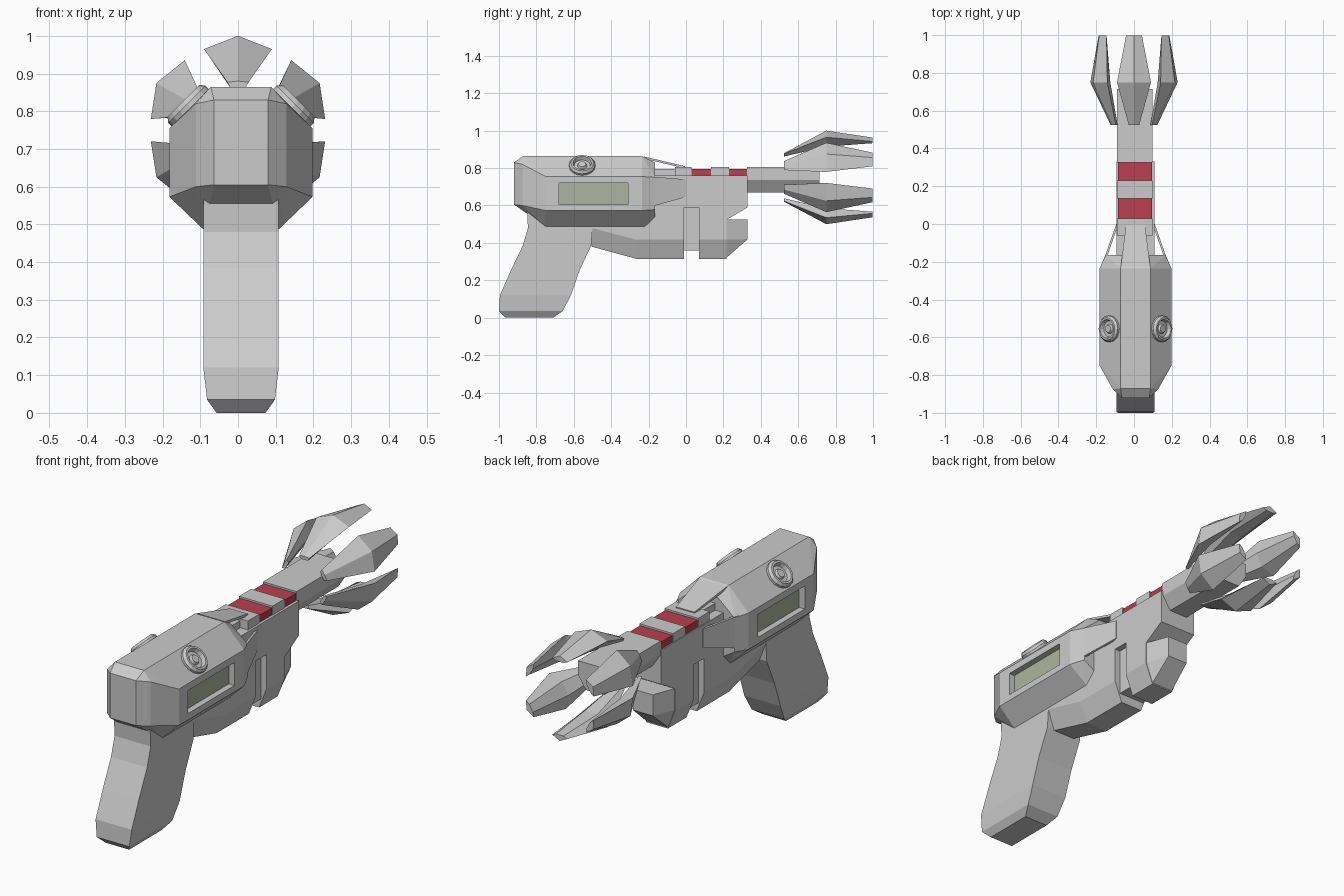
import bpy, bmesh, math
from mathutils import Matrix, Vector

if "Cube" in bpy.data.objects:
    bpy.data.objects.remove(bpy.data.objects["Cube"])

CX = 0.008  # body centre line


def material(name, rgb):
    m = bpy.data.materials.new(name)
    m.diffuse_color = (*rgb, 1)
    m.use_nodes = True
    m.node_tree.nodes["Principled BSDF"].inputs["Base Color"].default_value = m.diffuse_color
    return m


RED = material("red_band", (0.48, 0.05, 0.08))
GREEN = material("screen_tint", (0.42, 0.46, 0.36))


def finish(name, bm, mat=None):
    bmesh.ops.recalc_face_normals(bm, faces=bm.faces[:])
    me = bpy.data.meshes.new(name)
    bm.to_mesh(me)
    bm.free()
    ob = bpy.data.objects.new(name, me)
    bpy.context.collection.objects.link(ob)
    if mat:
        me.materials.append(mat)
    return ob


def hull(name, pts, mirror=True, cx=CX, mat=None):
    """Convex solid; points are (half width, y, z), mirrored across cx."""
    bm = bmesh.new()
    for x, y, z in pts:
        bm.verts.new((cx + x, y, z))
        if mirror:
            bm.verts.new((cx - x, y, z))
    r = bmesh.ops.convex_hull(bm, input=bm.verts[:])
    junk = {e for e in r["geom_interior"] + r["geom_unused"] if isinstance(e, bmesh.types.BMVert)}
    bmesh.ops.delete(bm, geom=list(junk), context='VERTS')
    bmesh.ops.dissolve_limit(bm, angle_limit=0.02, verts=bm.verts[:], edges=bm.edges[:])
    return finish(name, bm, mat)


def box(name, x0, x1, y0, y1, z0, z1, mat=None):
    return hull(name, [(x, y, z) for x in (x0, x1) for y in (y0, y1) for z in (z0, z1)],
                mirror=False, cx=0, mat=mat)


def loft(name, rings):
    """Skin equal-length closed rings and cap both ends."""
    bm = bmesh.new()
    vs = [[bm.verts.new(p) for p in ring] for ring in rings]
    n = len(vs[0])
    for a, b in zip(vs, vs[1:]):
        for i in range(n):
            bm.faces.new((a[i], a[(i + 1) % n], b[(i + 1) % n], b[i]))
    bm.faces.new(vs[0])
    bm.faces.new(vs[-1])
    return finish(name, bm)


def cut(ob, cutters):
    for c in cutters:
        m = ob.modifiers.new("cut", 'BOOLEAN')
        m.operation, m.solver, m.object = 'DIFFERENCE', 'EXACT', c
    dg = bpy.context.evaluated_depsgraph_get()
    me = bpy.data.meshes.new_from_object(ob.evaluated_get(dg))
    ob.modifiers.clear()
    ob.data = me
    for c in cutters:
        bpy.data.objects.remove(c)


# Rear housing
housing = hull("housing", [
    (.072, -.92, .83), (.072, -.92, .605), (.12, -.875, .82), (.12, -.875, .60),
    (.08, -.87, .865), (.08, -.235, .865),
    (.19, -.75, .755), (.19, -.235, .755), (.19, -.75, .573), (.19, -.235, .573),
    (.10, -.75, .487), (.10, -.22, .487),
    (.065, -.165, .83), (.16, -.165, .75), (.16, -.165, .578), (.09, -.165, .535)])

# Recessed side windows
cut(housing, [box("window_cutter", CX + s * .155, CX + s * .25, -.68, -.31, .605, .72) for s in (-1, 1)])
for s, side in ((-1, "left"), (1, "right")):
    box("screen_" + side, CX + s * .15, CX + s * .159, -.68, -.31, .605, .72, GREEN)

# Round knobs on the upper slopes
for s, side in ((-1, "left"), (1, "right")):
    bm = bmesh.new()
    prof = [(.07, -.02), (.07, .012), (.06, .025), (.05, .025), (.043, .004), (.026, .004), (.02, .016)]
    rows = [[bm.verts.new((r * math.cos(a), r * math.sin(a), h))
             for a in (i * math.tau / 16 for i in range(16))] for r, h in prof]
    for a, b in zip(rows, rows[1:]):
        for i in range(16):
            bm.faces.new((a[i], a[(i + 1) % 16], b[(i + 1) % 16], b[i]))
    bm.faces.new(rows[0])
    bm.faces.new(rows[-1])
    bm.transform(Matrix.Translation((CX + s * .135, -.555, .81)) @ Matrix.Rotation(s * math.pi / 4, 4, 'Y'))
    finish("knob_" + side, bm)

# Hand grip: (z, back y, front y, half width)
levels = [(0, -.965, -.71, .065), (.035, -1, -.66, .09), (.12, -.995, -.615, .1), (.25, -.938, -.57, .1),
          (.385, -.873, -.507, .1), (.48, -.845, -.50, .1), (.58, -.85, -.50, .1)]
loft("grip", [[(CX - h, b, z), (CX + h, b, z), (CX + h, f, z), (CX - h, f, z)] for z, b, f, h in levels])

# Lower frame with a slot wrapped round its underside
frame = hull("lower_frame", [
    (.1, -.505, .60), (.1, -.505, .48), (.06, -.505, .38), (.1, -.265, .417), (.06, -.265, .315),
    (.1, .217, .417), (.06, .217, .315), (.1, .217, .76), (.1, -.2, .76)])
cut(frame, [box("slot_left", CX - .2, CX - .07, -.01, .07, .2, .59),
            box("slot_right", CX + .07, CX + .2, -.01, .07, .2, .59),
            box("slot_bottom", CX - .2, CX + .2, -.01, .07, .2, .36)])

# Frame nose: upper overhang and faceted lower knuckle
hull("nose_upper", [(.1, .21, .76), (.1, .33, .76), (.1, .33, .59), (.1, .21, .52)])
hull("nose_lower", [(.1, .21, .417), (.06, .21, .315), (.1, .21, .525),
                    (.055, .33, .42), (.055, .33, .525)])

# Barrel: thin neck, ribs, red bands, long front tube
BX = .004
box("barrel_neck", BX - .05, BX + .05, -.18, -.05, .755, .795)
for i, (y0, y1) in enumerate(((-.06, .03), (.135, .23))):
    box(f"barrel_rib_{i}", BX - .093, BX + .093, y0, y1, .75, .805)
for i, y in enumerate((.03, .23)):
    box(f"barrel_band_{i}", BX - .09, BX + .09, y, y + .105, .757, .796, RED)
hull("barrel_front", [(.093, y, z) for y in (.325, .715) for z in (.735, .805)] +
     [(.05, .325, .67), (.05, .715, .67)], cx=BX)

# Thin tapering plates from housing to barrel
for s, side in ((-1, "left"), (1, "right")):
    hull("side_plate_" + side, [(s * (x + t), y, z) for t in (0, -.012) for x, y, z in (
        (.172, -.2, .755), (.172, -.2, .59), (.102, 0, .74), (.102, 0, .645))], mirror=False)
hull("top_plate", [(x, y, z + t) for t in (0, -.012) for x, y, z in ((.078, -.225, .862), (.05, -.005, .81))])

# Six claws round the muzzle: (y, half width, ridge r, side r, inner half width, inner r)
sections = [(.525, .028, .13, .127, .02, .112), (.75, .09, .25, .215, .035, .165), (.998, .042, .213, .192, .02, .183)]
for k in range(6):
    a = math.radians(60 * k)
    out, tan = Vector((math.sin(a), 0, math.cos(a))), Vector((math.cos(a), 0, -math.sin(a)))
    rings = []
    for y, w, rr, rs, wi, ri in sections:
        c = Vector((0, y, .75))
        rings.append([c + tan * t + out * r for t, r in ((0, rr), (w, rs), (wi, ri), (-wi, ri), (-w, rs))])
    loft(f"claw_{k}", rings)
